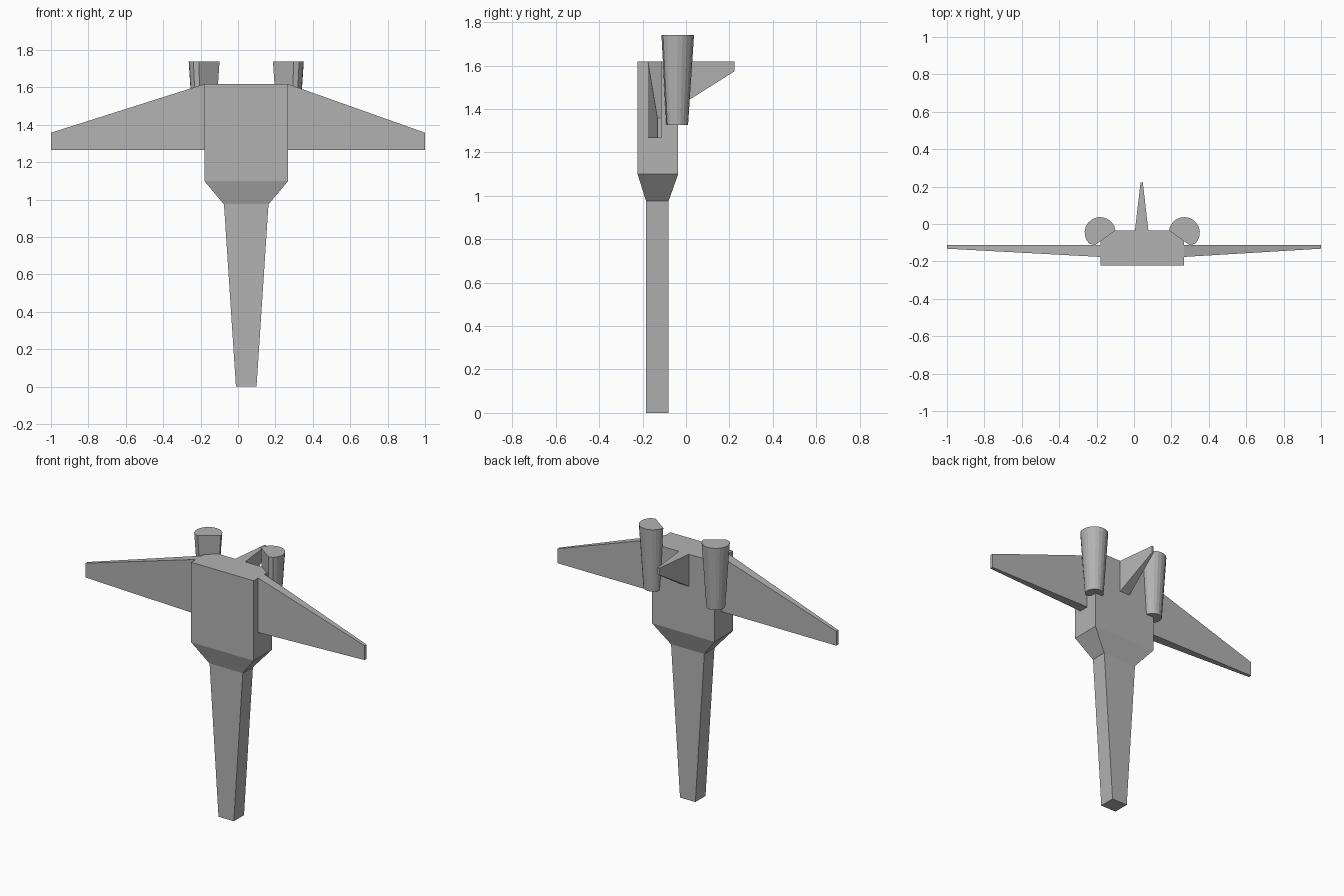
import bpy, bmesh
from math import radians, cos, sin

default = bpy.data.objects.get("Cube")
if default:
    bpy.data.objects.remove(default, do_unlink=True)

grey = bpy.data.materials.new("plain_grey")
grey.use_nodes = True
GREY = (0.45, 0.45, 0.45, 1)
grey.diffuse_color = GREY
grey.node_tree.nodes["Principled BSDF"].inputs["Base Color"].default_value = GREY

MID = 0.044  # x of the fuselage centre line


def loft(name, rings):
    """Skin a closed solid through rings of matching point counts."""
    bm = bmesh.new()
    loops = [[bm.verts.new(p) for p in ring] for ring in rings]
    n = len(loops[0])
    for a, b in zip(loops, loops[1:]):
        for i in range(n):
            j = (i + 1) % n
            bm.faces.new((a[i], a[j], b[j], b[i]))
    bm.faces.new(loops[0])
    bm.faces.new(loops[-1])
    bmesh.ops.recalc_face_normals(bm, faces=bm.faces)
    mesh = bpy.data.meshes.new(name)
    bm.to_mesh(mesh)
    bm.free()
    mesh.materials.append(grey)
    obj = bpy.data.objects.new(name, mesh)
    bpy.context.collection.objects.link(obj)
    return obj


def level(half, y0, y1, z):
    """Horizontal rectangle centred on the fuselage."""
    return [(MID - half, y0, z), (MID + half, y0, z),
            (MID + half, y1, z), (MID - half, y1, z)]


# Fuselage block with its tapered lower end
loft("fuselage", [level(0.12, -0.184, -0.08, 0.976),
                  level(0.224, -0.223, -0.036, 1.1),
                  level(0.224, -0.223, -0.036, 1.618)])

# Long tail boom
loft("tail_boom", [level(0.055, -0.184, -0.08, 0),
                   level(0.119, -0.184, -0.08, 0.976)])


# Wings: flat back, front face thinning toward the tip
def wing_section(x, front, top):
    return [(x, front, 1.265), (x, -0.112, 1.265),
            (x, -0.112, top), (x, front, top)]


for name, root, tip in (("left_wing", MID + 0.224, 1), ("right_wing", MID - 0.224, -1)):
    loft(name, [wing_section(root, -0.176, 1.618), wing_section(tip, -0.132, 1.358)])


# Fin on the back
def fin_section(half, y, bottom):
    return [(MID - 0.003 + sx * half, y, z)
            for sx, z in ((-1, bottom), (1, bottom), (1, 1.618), (-1, 1.618))]


loft("fin", [fin_section(0.036, -0.036, 1.41), fin_section(0.006, 0.223, 1.573)])


# Tapered engines with one flat face toward the fuselage
def engine_ring(side, scale, z):
    angles = [radians(8 + 218 * i / 13) for i in range(14)]
    points = [(0.083 * cos(a), 0.083 * sin(a)) for a in angles] + [(-0.028, -0.067)]
    return [(MID + side * (0.225 - scale * x), -0.046 + scale * y, z) for x, y in points]


for name, side in (("left_engine", 1), ("right_engine", -1)):
    loft(name, [engine_ring(side, 0.67, 1.327), engine_ring(side, 1, 1.74)])
